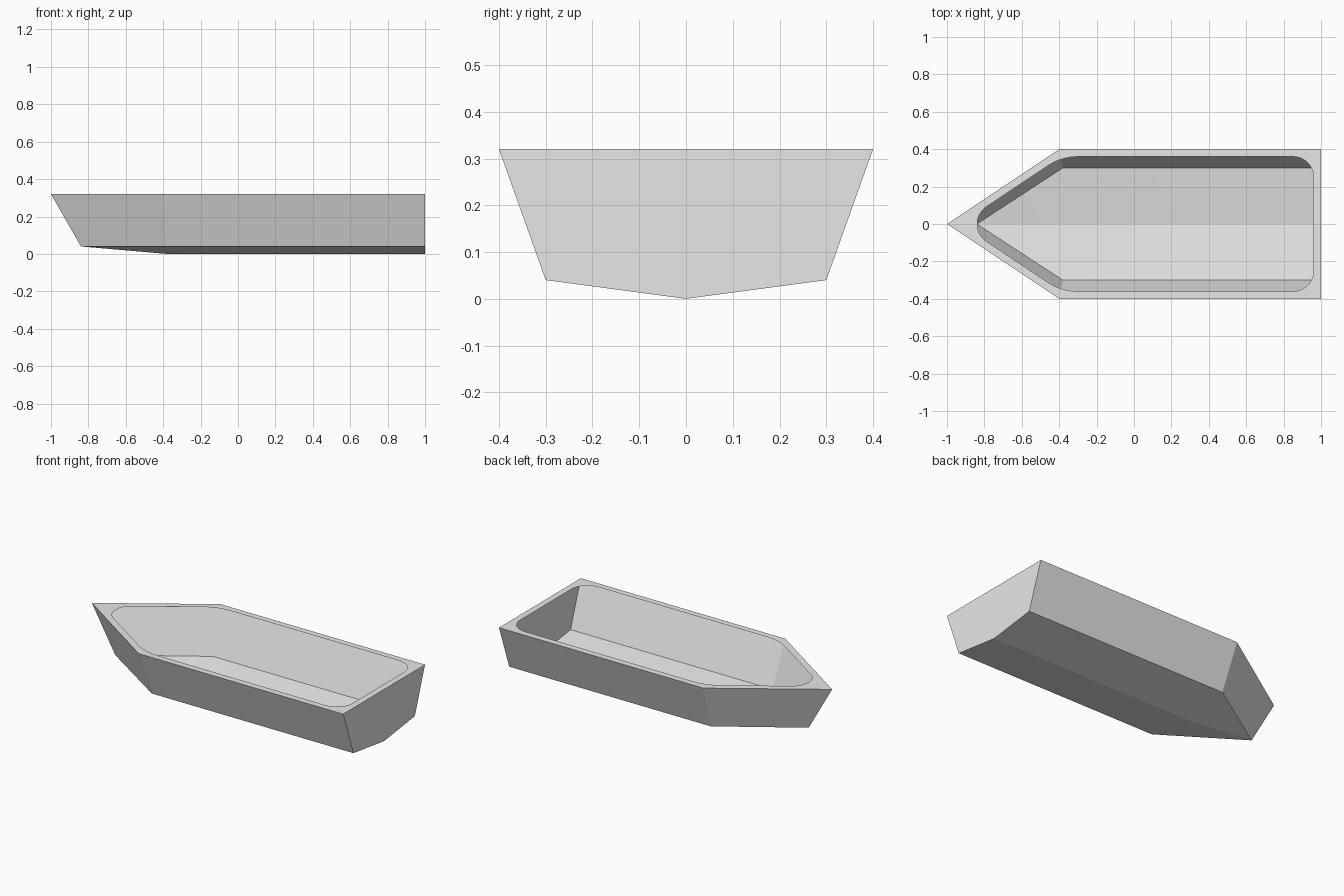
import bpy
import bmesh
import math
from mathutils import Vector

cube = bpy.data.objects.get("Cube")
if cube:
    bpy.data.objects.remove(cube, do_unlink=True)

RIM_Z, CHINE_Z = 0.32, 0.04

grey = bpy.data.materials.new("light_grey")
grey.use_nodes = True
grey.diffuse_color = (0.8, 0.8, 0.8, 1)
grey.node_tree.nodes["Principled BSDF"].inputs["Base Color"].default_value = (0.8, 0.8, 0.8, 1)


def finish(name, bm):
    mesh = bpy.data.meshes.new(name)
    bm.to_mesh(mesh)
    bm.free()
    mesh.materials.append(grey)
    obj = bpy.data.objects.new(name, mesh)
    bpy.context.collection.objects.link(obj)
    return obj


def plan(bow_x, shoulder_x, stern_x, half_width):
    """Pointed boat outline, counter-clockwise from the bow."""
    return [Vector(p) for p in ((bow_x, 0), (shoulder_x, -half_width), (stern_x, -half_width),
                                (stern_x, half_width), (shoulder_x, half_width))]


def rounded(points, radii, steps=12):
    """Replace each corner with a tangent arc."""
    out = []
    for i, p in enumerate(points):
        a = (points[i - 1] - p).normalized()
        b = (points[(i + 1) % len(points)] - p).normalized()
        half = a.angle(b) / 2
        r = radii[i]
        centre = p + (a + b).normalized() * r / math.sin(half)
        start = p + a * r / math.tan(half) - centre
        sweep = math.pi - 2 * half
        for k in range(steps + 1):
            t = sweep * k / steps
            c, s = math.cos(t), math.sin(t)
            out.append(centre + Vector((start.x * c - start.y * s, start.x * s + start.y * c)))
    return out


rim_outline = plan(-1, -0.4, 1, 0.4)
chine_outline = plan(-0.84, -0.38, 1, 0.3)

# Thin hull shell: sides, transom and shallow V bottom
bm = bmesh.new()
top = [bm.verts.new((*p, RIM_Z)) for p in rim_outline]
low = [bm.verts.new((*p, CHINE_Z)) for p in chine_outline]
keel_fore = bm.verts.new((-0.38, 0, 0))
keel_aft = bm.verts.new((1, 0, 0))
for i in (0, 1, 3, 4):
    j = (i + 1) % 5
    bm.faces.new((low[i], low[j], top[j], top[i]))
bm.faces.new((keel_aft, low[3], top[3], top[2], low[2]))
bm.faces.new((low[0], keel_fore, low[1]))
bm.faces.new((low[0], low[4], keel_fore))
bm.faces.new((low[1], keel_fore, keel_aft, low[2]))
bm.faces.new((low[4], low[3], keel_aft, keel_fore))
bmesh.ops.recalc_face_normals(bm, faces=bm.faces)
hull = finish("hull", bm)

# Soften only the slight break under the bow
bpy.ops.object.select_all(action='DESELECT')
hull.select_set(True)
bpy.context.view_layer.objects.active = hull
bpy.ops.object.shade_smooth_by_angle(angle=math.radians(10))

# Flat gunwale with a rounded opening
bm = bmesh.new()
opening = rounded(plan(-0.928, -0.388, 0.96, 0.36), (0.112, 0.3, 0.11, 0.11, 0.3))
for outline in (rim_outline, opening):
    ring = [bm.verts.new((*p, RIM_Z)) for p in outline]
    for i, v in enumerate(ring):
        bm.edges.new((ring[i - 1], v))
bmesh.ops.triangle_fill(bm, edges=bm.edges[:], use_beauty=True, normal=(0, 0, 1))
for face in bm.faces:
    face.normal_update()
    if face.normal.z < 0:
        face.normal_flip()
finish("gunwale", bm)
